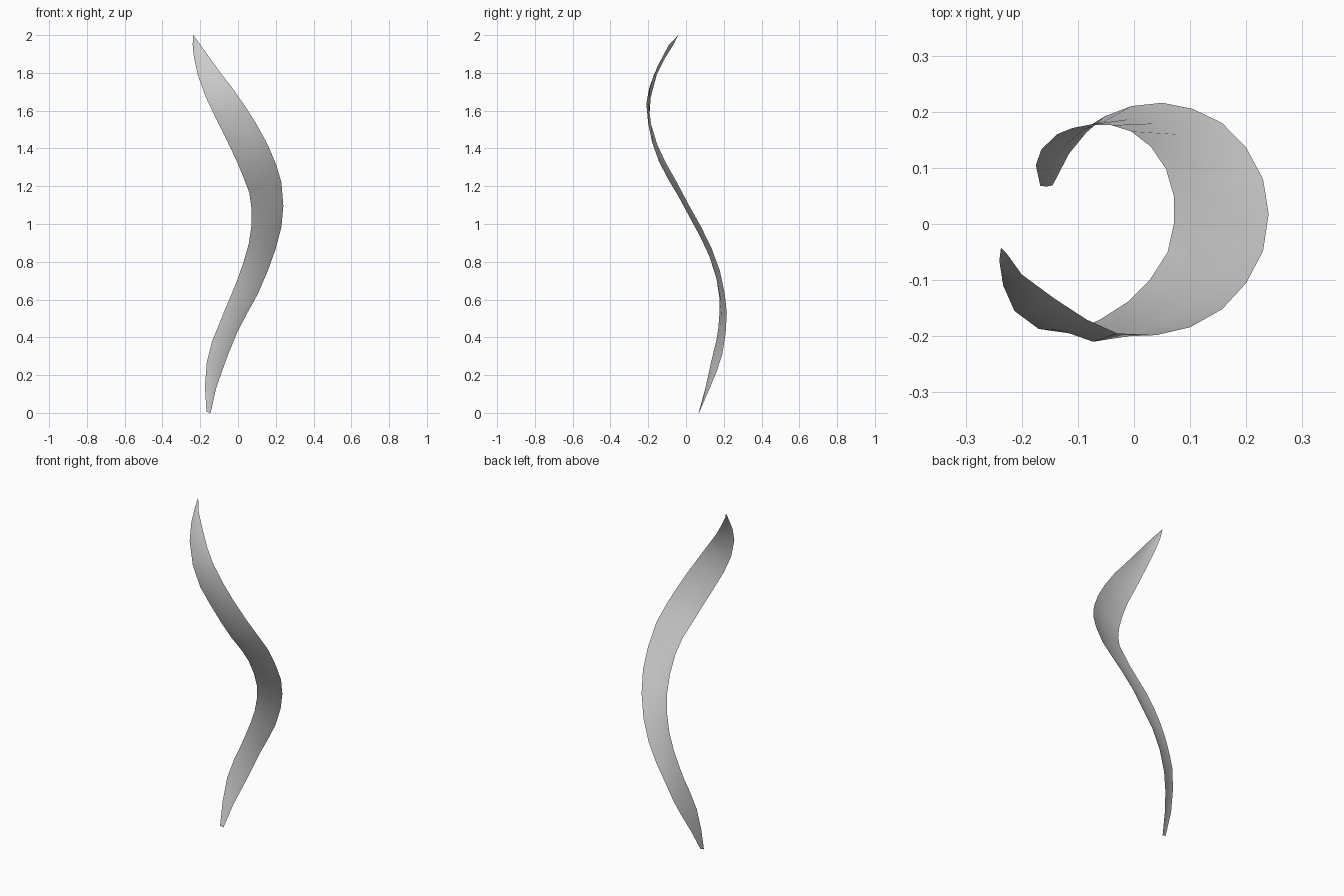
import bpy, bmesh
from mathutils import Vector

# Paired points on the two edges of the twisted blade, bottom to top
ROWS = [
    ((-.167, .068, .005), (-.145, .069, .0)),
    ((-.175, .105, .14), (-.116, .125, .13)),
    ((-.165, .133, .27), (-.085, .163, .22)),
    ((-.137, .160, .38), (-.052, .192, .31)),
    ((-.110, .171, .445), (-.005, .210, .425)),
    ((-.078, .177, .525), (.050, .216, .53)),
    ((-.040, .176, .615), (.105, .205, .63)),
    ((-.005, .165, .70), (.157, .180, .75)),
    ((.030, .138, .80), (.200, .136, .87)),
    ((.057, .098, .895), (.230, .080, .985)),
    ((.071, .050, .99), (.240, .018, 1.095)),
    ((.071, .000, 1.085), (.230, -.048, 1.22)),
    ((.060, -.050, 1.165), (.200, -.105, 1.32)),
    ((.028, -.100, 1.25), (.157, -.152, 1.42)),
    ((-.010, -.138, 1.34), (.100, -.184, 1.525)),
    ((-.060, -.170, 1.445), (.040, -.198, 1.62)),
    ((-.115, -.195, 1.555), (-.030, -.195, 1.72)),
    ((-.170, -.187, 1.67), (-.085, -.170, 1.79)),
    ((-.213, -.155, 1.79), (-.143, -.132, 1.87)),
    ((-.233, -.110, 1.88), (-.200, -.090, 1.95)),
    ((-.240, -.066, 1.95), (-.225, -.055, 1.985)),
]
TIP = (-.237, -.042, 2.0)
BULGE = .08   # crosswise cupping as a share of the width

edges = [(Vector(a), Vector(b)) for a, b in ROWS]
mids = [(a + b) / 2 for a, b in edges] + [Vector(TIP)]

# Blade: single curved sheet with a raised centre line
bm = bmesh.new()
grid = []
for i, (a, b) in enumerate(edges):
    along = mids[i + 1] - mids[max(i - 1, 0)]
    width = b - a
    normal = width.cross(along).normalized()
    centre = mids[i] + normal * width.length * BULGE
    grid.append([bm.verts.new(p) for p in (a, centre, b)])
for lo, hi in zip(grid, grid[1:]):
    for k in range(2):
        bm.faces.new((lo[k], lo[k + 1], hi[k + 1], hi[k]))

# Pointed tip
tip = bm.verts.new(TIP)
for k in range(2):
    bm.faces.new((grid[-1][k], grid[-1][k + 1], tip))
for f in bm.faces:
    f.smooth = True

mesh = bpy.data.meshes.new("twisted_blade")
bm.to_mesh(mesh)
bm.free()
bpy.context.collection.objects.link(bpy.data.objects.new("twisted_blade", mesh))
